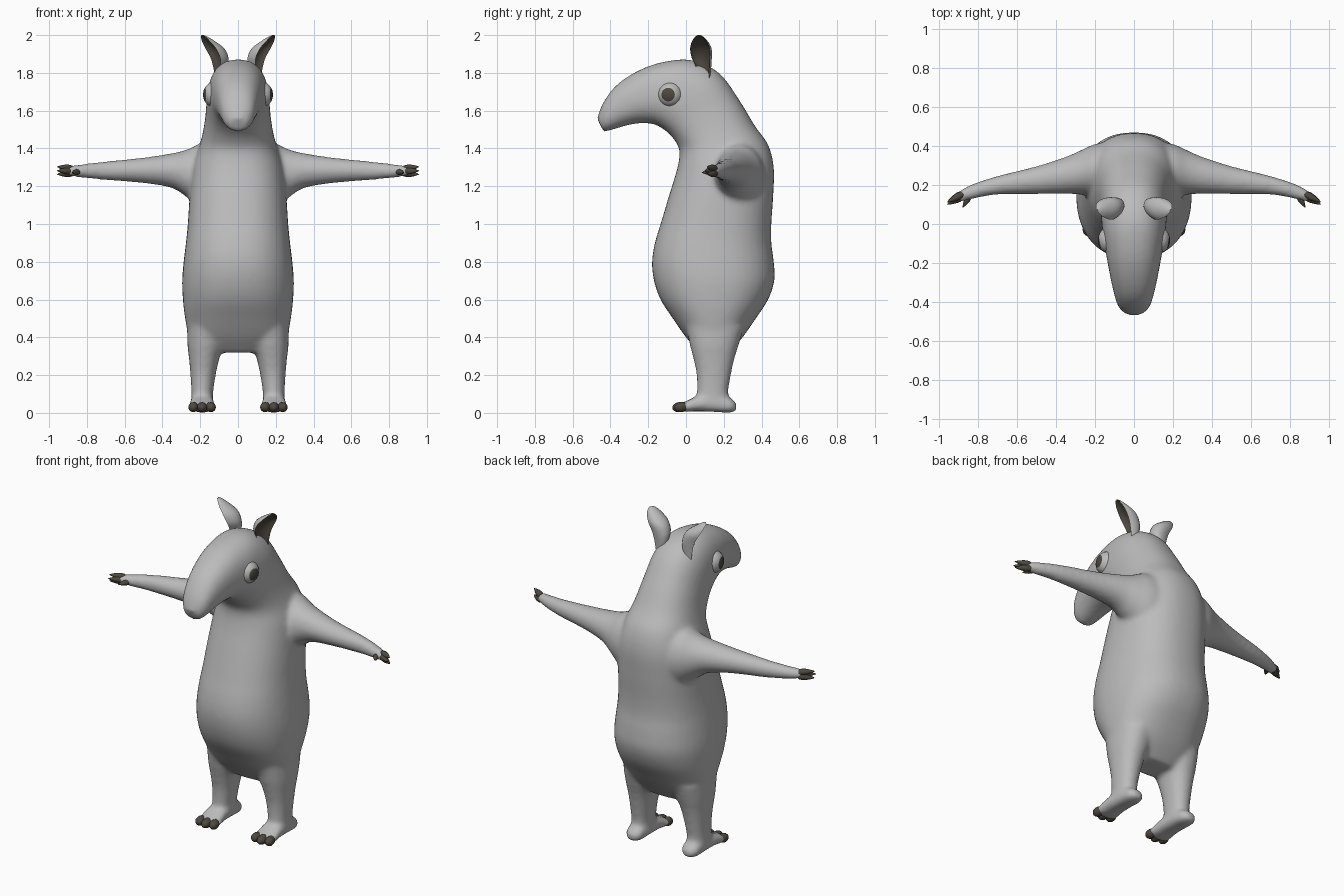
import bpy, bmesh, math
from mathutils import Vector, Matrix

if "Cube" in bpy.data.objects:
    bpy.data.objects.remove(bpy.data.objects["Cube"])

V = Vector


def material(name, rgb):
    m = bpy.data.materials.new(name)
    m.diffuse_color = (*rgb, 1)
    m.use_nodes = True
    m.node_tree.nodes["Principled BSDF"].inputs["Base Color"].default_value = m.diffuse_color
    return m


GREY = material("grey_hide", (0.50, 0.50, 0.50))
DARK = material("dark_brown", (0.075, 0.066, 0.050))


def oval(n, p=2.0):
    """Unit superellipse cross-section."""
    out = []
    for i in range(n):
        t = 2 * math.pi * i / n
        c, s = math.cos(t), math.sin(t)
        out.append((math.copysign(abs(c) ** (2 / p), c), math.copysign(abs(s) ** (2 / p), s)))
    return out


def spline(rings, steps):
    """Catmull-Rom through rings of (centre, axis a, axis b)."""
    out = []
    last = len(rings) - 1
    for i in range(last):
        r0, r1, r2, r3 = (rings[min(max(k, 0), last)] for k in (i - 1, i, i + 1, i + 2))
        for s in range(steps):
            t = s / steps
            out.append(tuple(
                0.5 * (2 * b + (c - a) * t + (2 * a - 5 * b + 4 * c - d) * t * t
                       + (3 * b - a - 3 * c + d) * t ** 3)
                for a, b, c, d in zip(r0, r1, r2, r3)))
    out.append(rings[last])
    return out


def loft(bm, rings, profile, steps=5, dark_from=None, side=1):
    n = len(profile)
    loops = []
    for c, a, b in spline(rings, steps):
        loop = []
        for u, v in profile:
            p = c + a * u + b * v
            loop.append(bm.verts.new((p.x * side, p.y, p.z)))
        loops.append(loop)
    for l0, l1 in zip(loops, loops[1:]):
        for i in range(n):
            j = (i + 1) % n
            f = bm.faces.new((l0[i], l0[j], l1[j], l1[i]))
            if dark_from is not None and i >= dark_from:
                f.material_index = 1
    bm.faces.new(loops[0][::-1])
    bm.faces.new(loops[-1])


def finish(bm, name, mats, mirror=False, sharp=60):
    bmesh.ops.recalc_face_normals(bm, faces=bm.faces[:])
    for f in bm.faces:
        f.smooth = True
    me = bpy.data.meshes.new(name)
    bm.to_mesh(me)
    bm.free()
    for m in mats:
        me.materials.append(m)
    me.set_sharp_from_angle(angle=math.radians(sharp))
    ob = bpy.data.objects.new(name, me)
    bpy.context.scene.collection.objects.link(ob)
    if mirror:
        ob.modifiers.new("mirror", 'MIRROR').use_mirror_merge = False
    return ob


# --- body: torso bending into head and snout (front y,z, back y,z, half width)
spine = [
    (.07, .32, .23, .32, .17), (.0, .40, .30, .40, .255), (-.07, .5, .37, .5, .28),
    (-.135, .6, .435, .6, .292), (-.17, .7, .468, .7, .296), (-.18, .8, .465, .8, .288),
    (-.165, .9, .452, .9, .276), (-.135, 1.0, .452, 1.0, .266), (-.09, 1.15, .462, 1.15, .256),
    (-.045, 1.3, .465, 1.3, .24), (-.035, 1.39, .435, 1.42, .208), (-.065, 1.45, .365, 1.52, .186),
    (-.11, 1.495, .28, 1.66, .172), (-.16, 1.525, .175, 1.80, .165), (-.20, 1.533, .03, 1.868, .153),
    (-.25, 1.533, -.12, 1.858, .137), (-.31, 1.523, -.25, 1.813, .12), (-.37, 1.505, -.365, 1.738, .10),
    (-.413, 1.492, -.437, 1.645, .08), (-.437, 1.487, -.471, 1.56, .048)]
bm = bmesh.new()
loft(bm, [(V((0, (fy + by) / 2, (fz + bz) / 2)), V((w, 0, 0)), V((0, (by - fy) / 2, (bz - fz) / 2)))
          for fy, fz, by, bz, w in spine], oval(40, 2.3))

# arms (x, y range, z range), legs (z, x range, y range), feet (y, x range, z range)
arm = [(.08, .13, .43, 1.06, 1.44), (.20, .145, .41, 1.09, 1.425), (.27, .15, .38, 1.14, 1.395),
       (.35, .155, .345, 1.19, 1.375), (.5, .153, .297, 1.216, 1.352), (.7, .15, .247, 1.232, 1.332),
       (.83, .127, .205, 1.245, 1.317), (.905, .107, .165, 1.255, 1.305)]
leg = [(.46, .06, .27, -.0, .31), (.36, .075, .268, .02, .28), (.29, .098, .26, .038, .258),
       (.2, .118, .252, .056, .238), (.1, .132, .247, .058, .224), (.04, .13, .25, .05, .24)]
foot = [(.268, .165, .215, .012, .05), (.235, .137, .243, .0, .078), (.15, .13, .25, .005, .095),
        (.06, .125, .255, .008, .09), (.01, .118, .262, .006, .066), (-.035, .122, .258, .008, .05)]
for s in (1, -1):
    loft(bm, [(V((x, (a + b) / 2, (c + d) / 2)), V((0, (b - a) / 2, 0)), V((0, 0, (d - c) / 2)))
              for x, a, b, c, d in arm], oval(24), side=s)
    loft(bm, [(V(((a + b) / 2, (c + d) / 2, z)), V(((b - a) / 2, 0, 0)), V((0, (d - c) / 2, 0)))
              for z, a, b, c, d in leg], oval(24, 2.2), side=s)
    loft(bm, [(V(((a + b) / 2, y, (c + d) / 2)), V(((b - a) / 2, 0, 0)), V((0, 0, (d - c) / 2)))
              for y, a, b, c, d in foot], oval(24, 2.6), side=s)
body = finish(bm, "body", [GREY])
rm = body.modifiers.new("blend", 'REMESH')
rm.mode = 'VOXEL'
rm.voxel_size = 0.012
rm.use_smooth_shade = True
sm = body.modifiers.new("soften", 'SMOOTH')
sm.factor = 0.5
sm.iterations = 14


def claw(bm, start, end, r, taper):
    """Rounded claw from start to end; taper lists (position, radius factor)."""
    start, end = V(start), V(end)
    d = end - start
    a = d.cross(V((0, 0, 1))).normalized()
    b = a.cross(d).normalized()
    loft(bm, [(start + d * t, a * r * k, b * r * k) for t, k in taper], oval(12), steps=2)


# --- finger claws and thumb claw
bm = bmesh.new()
pointed = [(0, .8), (.3, 1), (.7, .6), (1, .08)]
for z0, z1, dy in ((1.293, 1.303, .004), (1.280, 1.282, -.008), (1.268, 1.263, .006)):
    claw(bm, (.878, .150 + dy, z0), (.957, .108 + dy, z1), .019, pointed)
claw(bm, (.845, .142, 1.275), (.878, .085, 1.273), .016, pointed)
finish(bm, "hand_claws", [DARK], mirror=True)

# --- toe claws
bm = bmesh.new()
blunt = [(0, .8), (.3, 1), (.6, 1), (.85, .72), (1, .25)]
for x0, x1, y in ((.147, .140, -.06), (.19, .19, -.072), (.233, .240, -.06)):
    claw(bm, (x0, .0, .034), (x1, y, .026), .026, blunt)
finish(bm, "toe_claws", [DARK], mirror=True)

# --- eyes: flattened balls with a pupil cap along the looking direction
bm = bmesh.new()
look = V((1, -.22, 0)).normalized()
bmesh.ops.create_uvsphere(bm, u_segments=32, v_segments=16, radius=.065)
bmesh.ops.rotate(bm, verts=bm.verts[:], matrix=look.to_track_quat('Z', 'Y').to_matrix())
bm.normal_update()
for f in bm.faces:
    f.material_index = int(f.calc_center_median().normalized().dot(look) > math.cos(math.radians(34)))
bmesh.ops.scale(bm, verts=bm.verts[:], vec=(.85, 1, 1))
bmesh.ops.translate(bm, verts=bm.verts[:], vec=(.130, -.083, 1.685))
finish(bm, "eyes", [GREY, DARK], mirror=True)

# --- ears: crescent section, dark hollow facing outward
n = V((.88, -.47, 0))
across = V((.47, .88, 0))
H = 12
cup = [(math.cos(math.pi * i / H), -math.sin(math.pi * i / H)) for i in range(H)]
cup += [(-math.cos(math.pi * i / H), -.55 * math.sin(math.pi * i / H)) for i in range(H)]
ear = [(.105, .095, 1.76, .030, .04), (.112, .088, 1.83, .040, .062), (.120, .078, 1.88, .054, .074),
       (.145, .073, 1.93, .058, .076), (.172, .070, 1.97, .042, .048), (.185, .069, 1.992, .022, .024),
       (.190, .069, 2.0, .006, .008)]
bm = bmesh.new()
loft(bm, [(V((x, y, z)), across * w, n * d) for x, y, z, w, d in ear], cup, steps=4, dark_from=H)
finish(bm, "ears", [GREY, DARK], mirror=True)
